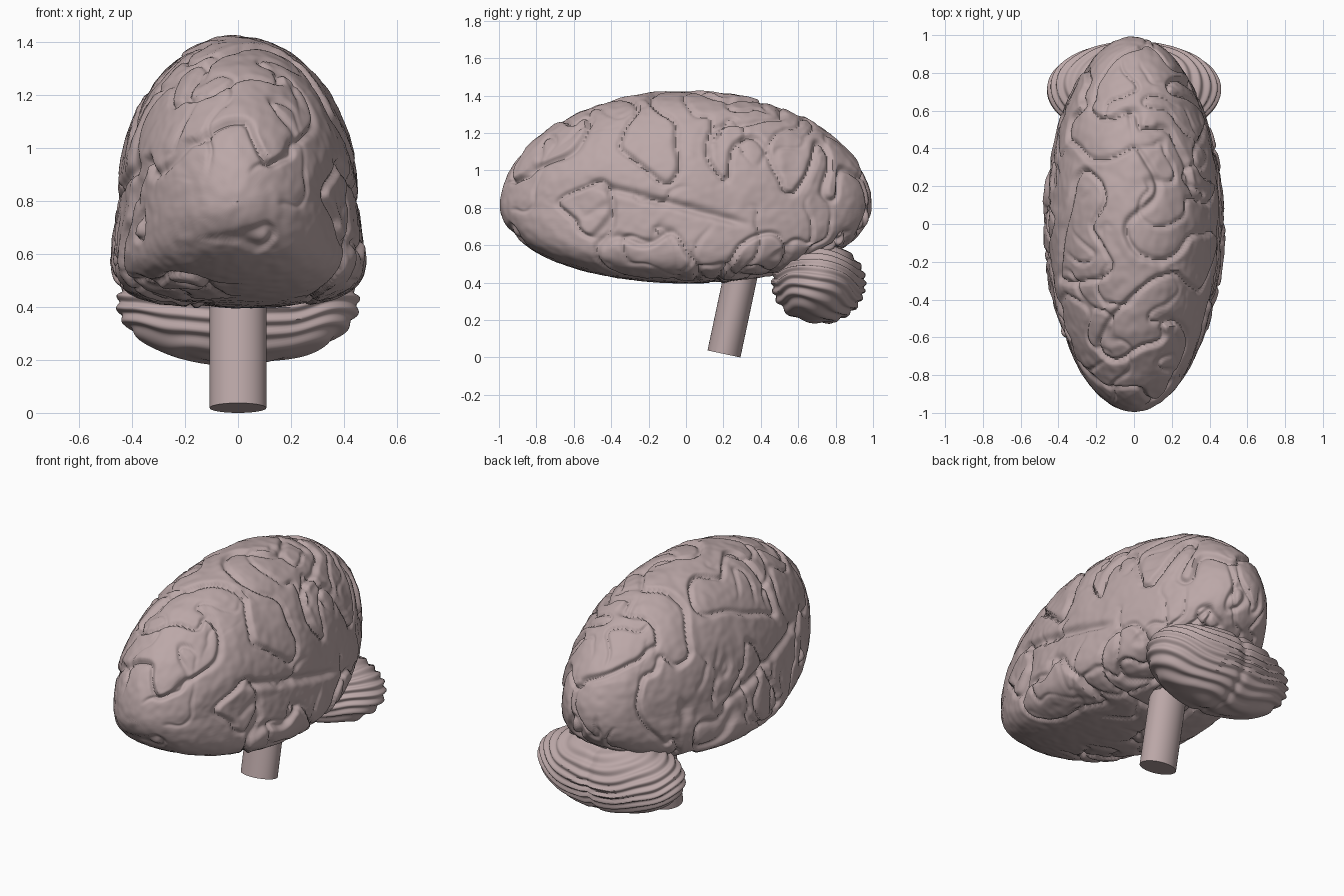
import bpy, bmesh, math
from mathutils import Vector, Matrix, noise

if "Cube" in bpy.data.objects:
    bpy.data.objects.remove(bpy.data.objects["Cube"])

flesh = bpy.data.materials.new("dusky_pink")
flesh.diffuse_color = (0.50, 0.39, 0.39, 1)
flesh.use_nodes = True
flesh.node_tree.nodes["Principled BSDF"].inputs["Base Color"].default_value = flesh.diffuse_color


def finish(name, bm):
    """Turn a bmesh into a smooth shaded, coloured object."""
    mesh = bpy.data.meshes.new(name)
    bm.to_mesh(mesh)
    bm.free()
    mesh.materials.append(flesh)
    obj = bpy.data.objects.new(name, mesh)
    bpy.context.collection.objects.link(obj)
    bpy.context.view_layer.objects.active = obj
    obj.select_set(True)
    bpy.ops.object.shade_smooth_by_angle(angle=math.radians(50))
    obj.select_set(False)
    return obj


def sphere(segments, rings, axis):
    """Unit sphere with its poles on the given axis."""
    bm = bmesh.new()
    bmesh.ops.create_uvsphere(bm, u_segments=segments, v_segments=rings, radius=1)
    bmesh.ops.rotate(bm, verts=bm.verts, cent=(0, 0, 0),
                     matrix=Matrix.Rotation(math.pi / 2, 3, axis))
    return bm


def displace(bm, height):
    """Push each vertex along its normal by height(position)."""
    bm.normal_update()
    moves = [(v, v.normal * height(v.co)) for v in bm.verts]
    for v, move in moves:
        v.co += move


def fold_distance(p, scale, seed):
    """Approximate signed distance to the nearest winding fold line."""
    def field(q):
        q = Vector((q.x, q.y * 1.15, q.z * 0.85)) * scale + Vector((seed, seed * 1.7, seed * 0.6))
        warp = noise.noise_vector(q * 0.9 + Vector((5.2, 1.3, 9.1)))
        return noise.noise(q + warp * 0.6) - 0.04
    e = 0.006
    f = field(p)
    grad = Vector([(field(p + e * Vector(a)) - f) / e
                   for a in ((1, 0, 0), (0, 1, 0), (0, 0, 1))])
    return f / max(grad.length, 0.6)


def brain_shape(p):
    """Egg-shaped cross-sections with a fuller, wider lower lobe."""
    r = math.hypot(p.x, p.z)
    if r < 1e-5:
        return Vector((0, p.y, 0.8))
    c, s = p.x / r, p.z / r
    x = 0.46 * c
    if s < 0:
        full = math.copysign(0.46 * math.sqrt(max(0, 1 - s ** 6)), c)
        full += 0.06 * -s * max(-1, min(1, c * 3))
        x += (full - x) * r
    return Vector((x * r, p.y, 0.8 + r * s * (0.63 if s > 0 else 0.41)))


def brain_height(p):
    # main folds: a narrow cut with a small step beside it
    d = fold_distance(p, 3.3, 3.7)
    h = -0.021 * math.exp(-(d / 0.013) ** 2)
    h += 0.008 * (math.tanh(d / 0.02) * math.exp(-abs(d) / 0.07) - 0.6)
    # shorter secondary folds
    mask = max(0, min(1, 0.5 + 3 * noise.noise(p * 2.3 + Vector((8, 4, 1)))))
    d = fold_distance(p, 5.0, 11.3)
    h -= 0.014 * mask * math.exp(-(d / 0.011) ** 2)
    # long slanted fissure on each side
    if abs(p.x) > 0.25 and -0.55 < p.y < 0.35:
        fade = min(1, (p.y + 0.55) / 0.1, (0.35 - p.y) / 0.1)
        line = 0.93 - 0.26 * (p.y + 0.5)
        h -= 0.025 * fade * math.exp(-((p.z - line) / 0.025) ** 2)
    # fine pitting
    return h + 0.003 * noise.noise(p * 22)


# Cerebrum
bm = sphere(360, 230, 'X')
for v in bm.verts:
    v.co = brain_shape(v.co)
displace(bm, brain_height)
finish("cerebrum", bm)


# Cerebellum with wavy layered ridges and a shallow middle groove
def ridge_height(p):
    wave = 0.025 * noise.noise(p * 5)
    level = p.z + 0.2 * (p.y - 0.71) - 0.45 * p.x ** 2 + wave
    ridge = math.sin(level * 2 * math.pi / 0.048)
    return 0.008 * ridge - 0.012 * math.exp(-(p.x / 0.025) ** 2)


bm = sphere(160, 130, 'Y')
for v in bm.verts:
    p = v.co
    v.co = Vector((p.x * 0.455, 0.71 + p.y * 0.25, 0.395 + p.z * 0.215 + 0.02 * p.x ** 2))
displace(bm, ridge_height)
finish("cerebellum", bm)

# Brain stem, leaning back as it rises
bm = bmesh.new()
length = 0.6
bmesh.ops.create_cone(bm, cap_ends=True, segments=48, radius1=1, radius2=1, depth=length)
bmesh.ops.scale(bm, verts=bm.verts, vec=(0.107, 0.09, 1))
bmesh.ops.translate(bm, verts=bm.verts, vec=(0, 0, length / 2))
bmesh.ops.rotate(bm, verts=bm.verts, cent=(0, 0, 0),
                 matrix=Matrix.Rotation(math.radians(-12), 3, 'X'))
bmesh.ops.translate(bm, verts=bm.verts, vec=(0, 0.203, 0.0187))
finish("brain_stem", bm)
